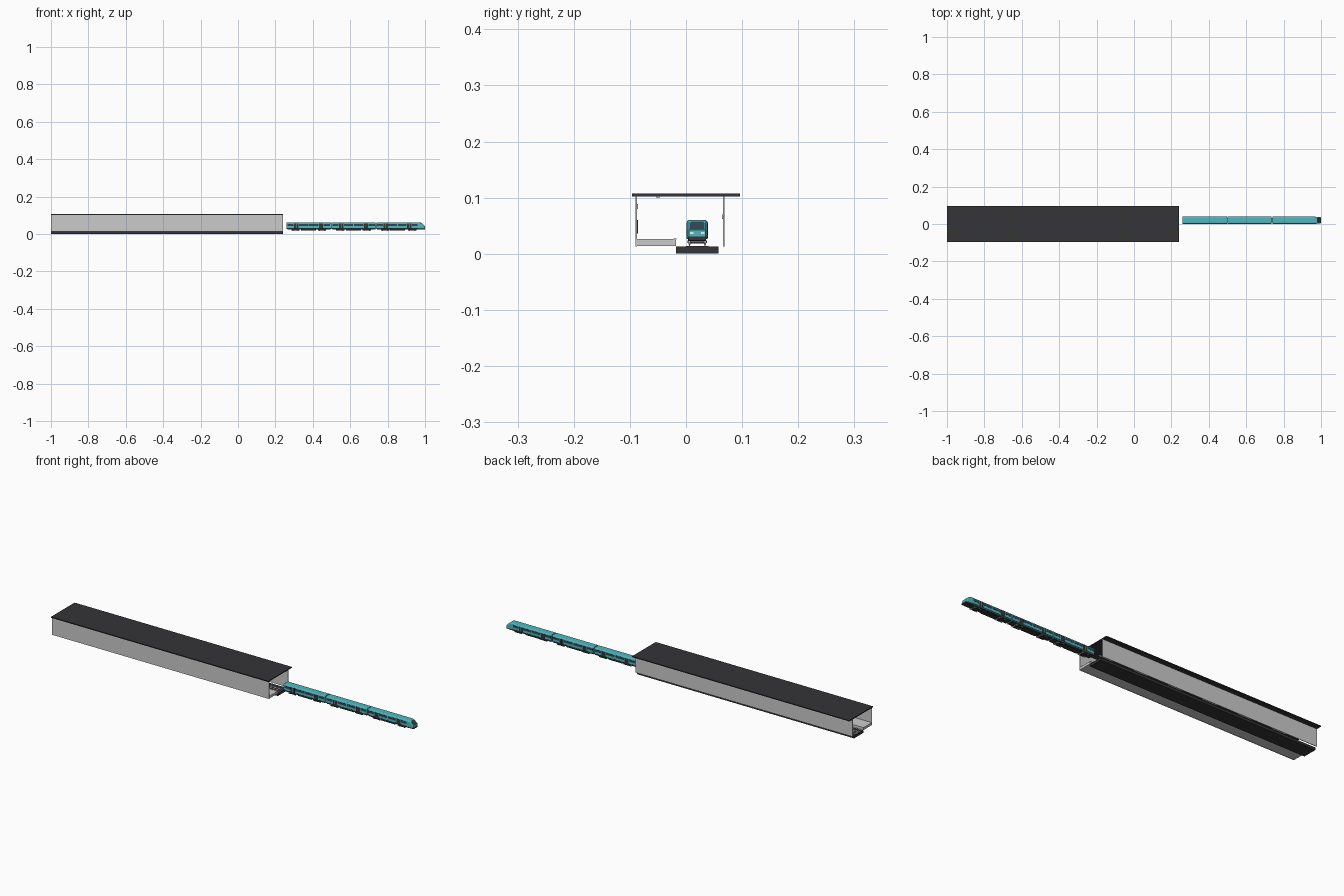
import bpy, bmesh, math
from mathutils import Matrix, Vector

if "Cube" in bpy.data.objects:
    bpy.data.objects.remove(bpy.data.objects["Cube"])


def material(name, rgb):
    m = bpy.data.materials.new(name)
    m.diffuse_color = (*rgb, 1)
    m.use_nodes = True
    m.node_tree.nodes["Principled BSDF"].inputs["Base Color"].default_value = m.diffuse_color
    return m


TEAL = material("teal_paint", (0.08, 0.48, 0.52))
DARK = material("dark_metal", (0.035, 0.035, 0.04))
GLASS = material("dark_glass", (0.03, 0.06, 0.08))
WHITE = material("lamp_white", (0.9, 0.9, 0.85))
CY = 0.02           # train and track centre line
BED_TOP = 0.0125


def finish(name, bm, mat):
    bmesh.ops.recalc_face_normals(bm, faces=bm.faces)
    me = bpy.data.meshes.new(name)
    bm.to_mesh(me)
    bm.free()
    ob = bpy.data.objects.new(name, me)
    bpy.context.collection.objects.link(ob)
    if mat:
        me.materials.append(mat)
    return ob


def add_box(bm, x0, x1, y0, y1, z0, z1):
    c = Vector((x0 + x1, y0 + y1, z0 + z1)) / 2
    s = Matrix.Diagonal((x1 - x0, y1 - y0, z1 - z0, 1))
    bmesh.ops.create_cube(bm, size=1, matrix=Matrix.Translation(c) @ s)


def boxes(name, items, mat=None):
    bm = bmesh.new()
    for b in items:
        add_box(bm, *b)
    return finish(name, bm, mat)


# ---- station ----
X0, X1 = -1.0, 0.24
boxes("station_roof", [(X0, X1, -0.096, 0.096, 0.102, 0.107)], DARK)
boxes("platform_wall", [(X0, X1, -0.090, -0.087, BED_TOP, 0.102)])
boxes("track_wall", [(X0, X1, 0.066, 0.069, BED_TOP, 0.102)])
boxes("platform", [(X0, X1, -0.090, -0.018, 0.0135, 0.026)])
boxes("platform_edge", [(X0, X1, -0.022, -0.0165, 0.0255, 0.0275)])
boxes("track_bed", [(X0, X1, -0.018, 0.058, 0.0, BED_TOP)], DARK)
boxes("rails", [(X0, X1, CY + s * 0.014 - 0.001, CY + s * 0.014 + 0.001,
                 BED_TOP, 0.0165) for s in (-1, 1)])
boxes("sleepers", [(X0 + 0.01 + i * 0.02, X0 + 0.016 + i * 0.02, 0.0, 0.04, BED_TOP, 0.0135)
                   for i in range(61)])
bays = [X0 + 0.12 + i * 0.2 for i in range(6)]
boxes("wall_posters", [(x - 0.03, x + 0.03, -0.0872, -0.0855, 0.036, 0.060) for x in bays], DARK)
boxes("wall_signs", [(x - 0.02, x + 0.02, -0.0872, -0.0855, 0.080, 0.089) for x in bays])
boxes("track_wall_signs", [(x - 0.02, x + 0.02, 0.0645, 0.0662, 0.062, 0.070) for x in bays])
boxes("ceiling_lamps", [(x - 0.04, x + 0.04, -0.053, -0.047, 0.0995, 0.1022) for x in bays], WHITE)

# ---- train ----
HALF, ZB, ZM, ZT = 0.019, 0.026, 0.042, 0.0605


def section(half=HALF, zb=ZB, zt=ZT):
    r = 0.006
    side = [(half - 0.0015, zb), (half, zb + 0.002), (half, ZM)]
    for k in range(4):
        a = math.radians(30 * k)
        side.append((half - r + r * math.cos(a), zt - r + r * math.sin(a)))
    return side + [(-y, z) for y, z in reversed(side)]


def nose_x(z, tip=0.999):
    return tip - max(0, z - ZM) * 1.1


def loft(name, rings, mat):
    bm = bmesh.new()
    vs = [[bm.verts.new(p) for p in r] for r in rings]
    n = len(vs[0])
    for a, b in zip(vs, vs[1:]):
        for i in range(n):
            j = (i + 1) % n
            bm.faces.new((a[i], a[j], b[j], b[i]))
    for r in (vs[0], vs[-1]):
        bm.faces.new(r[:3] + r[n - 3:])
        bm.faces.new(r[2:n - 2])
    return finish(name, bm, mat)


def straight(x, sec):
    return [(x, CY + y, z) for y, z in sec]


def bogie(name, x):
    # frame with axle boxes
    boxes(name + "_frame", [
        (x - 0.012, x + 0.012, CY - 0.011, CY + 0.011, 0.018, 0.025),
        (x - 0.022, x + 0.022, CY - 0.0175, CY - 0.0155, 0.019, 0.023),
        (x - 0.022, x + 0.022, CY + 0.0155, CY + 0.0175, 0.019, 0.023)], DARK)
    # wheels and axles
    bm = bmesh.new()
    for dx in (-0.014, 0.014):
        for y, r, d in ((-0.0138, 0.0058, 0.0028), (0.0138, 0.0058, 0.0028), (0, 0.0015, 0.034)):
            bmesh.ops.create_cone(bm, cap_ends=True, segments=16, radius1=r, radius2=r, depth=d,
                                  matrix=Matrix.Translation((x + dx, CY + y, 0.0222))
                                  @ Matrix.Rotation(math.pi / 2, 4, 'X'))
    finish(name + "_wheels", bm, None)


def car(idx, a, b, lead):
    name = f"car_{idx}"
    sec = section()
    if lead:
        # tapered cab with raked front
        mid = section(HALF - 0.001)
        end = section(HALF - 0.004, ZB + 0.001, ZT - 0.001)
        rings = [straight(a, sec), straight(0.965, sec),
                 [(nose_x(z, 0.993), CY + y, z) for y, z in mid],
                 [(nose_x(z), CY + y, z) for y, z in end]]
        b = 0.965
    else:
        rings = [straight(a, sec), straight(b, sec)]
    loft(name + "_body", rings, TEAL)
    # dark floor and equipment boxes
    boxes(name + "_underframe", [(a + 0.004, b - 0.002 + 0.022 * lead, CY - 0.016, CY + 0.016, 0.023, 0.0265),
                                 ((a + b) / 2 - 0.04, (a + b) / 2 + 0.04, CY - 0.014, CY + 0.014,
                                  0.0185, 0.0235)], DARK)
    # window bands, doors
    L = b - a
    wins, doors, rims = [], [], []
    for s in (-1, 1):
        y0, y1 = sorted((CY + s * (HALF - 0.001), CY + s * (HALF + 0.0004)))
        for f0, f1 in ((0.02, 0.16), (0.28, 0.49), (0.51, 0.72), (0.84, 0.98)):
            wins.append((a + f0 * L, a + f1 * L, y0, y1, 0.042, 0.0535))
        for f in (0.22, 0.78):
            for d in (-0.006, 0.006):
                x = a + f * L + d
                doors.append((x - 0.0055, x + 0.0055, y0, y1, 0.0285, 0.0545))
        rims.append((a, b, y0, y1, 0.029, 0.0315))
    boxes(name + "_windows", wins, GLASS)
    boxes(name + "_doors", doors, DARK)
    boxes(name + "_side_stripe", rims, DARK)
    for k, f in enumerate((0.2, 0.8)):
        bogie(f"{name}_bogie_{k + 1}", a + f * 0.236 + (0.003 * lead if k else 0))


cars = [(0.260, 0.496), (0.500, 0.736), (0.740, 1.0)]
for i, (a, b) in enumerate(cars):
    car(i + 1, a, b, i == 2)

# gangways between cars
boxes("gangways", [(b - 0.002, b + 0.006, CY - 0.012, CY + 0.012, 0.028, 0.056)
                   for b in (0.496, 0.736)], DARK)
# rear end door
boxes("rear_end_door", [(0.2593, 0.2605, CY - 0.008, CY + 0.008, 0.028, 0.055)], DARK)


# windscreen on raked front
def front_plate(name, pts, thick, mat):
    bm = bmesh.new()
    f = bm.faces.new([bm.verts.new((nose_x(z) - 0.0004, CY + y, z)) for y, z in pts])
    ext = bmesh.ops.extrude_face_region(bm, geom=[f])
    bmesh.ops.translate(bm, vec=(thick, 0, 0),
                        verts=[v for v in ext["geom"] if isinstance(v, bmesh.types.BMVert)])
    finish(name, bm, mat)


front_plate("windscreen", [(-0.0135, 0.043), (0.0135, 0.043), (0.0125, 0.055),
                           (0.0105, 0.0575), (-0.0105, 0.0575), (-0.0125, 0.055)], 0.001, GLASS)
boxes("headlights", [(0.998, 1.0, CY + s * 0.010 - 0.003, CY + s * 0.010 + 0.003, 0.0355, 0.0385)
                     for s in (-1, 1)], WHITE)
boxes("front_bumper", [(0.975, 0.9995, CY - 0.0155, CY + 0.0155, 0.0235, 0.0305)], DARK)
